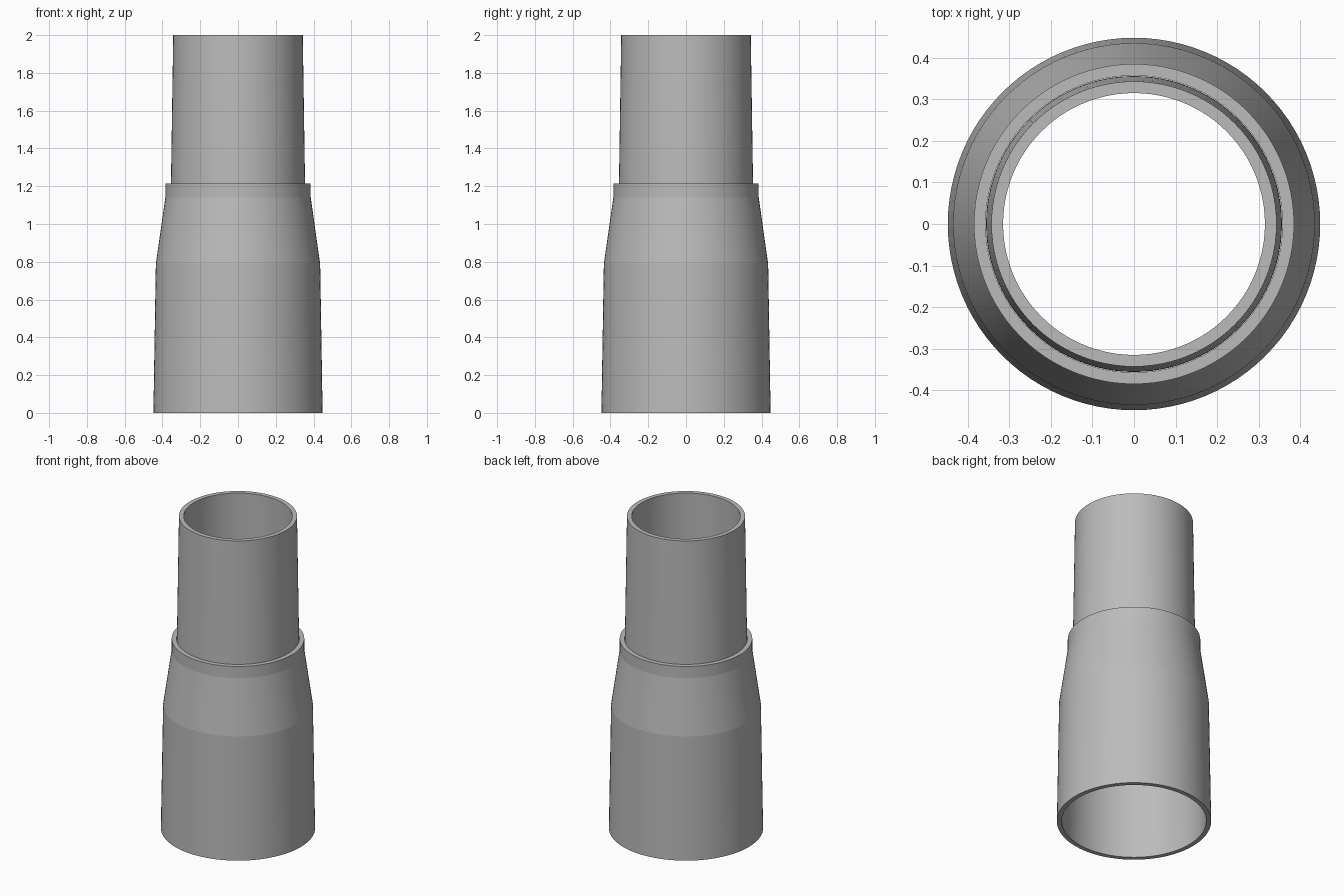
import bpy
import bmesh
from math import radians, cos, sin, tau

if "Cube" in bpy.data.objects:
    bpy.data.objects.remove(bpy.data.objects["Cube"], do_unlink=True)

SIDES = 96
WALL = 0.028

grey = bpy.data.materials.new("plain_grey")
grey.use_nodes = True
colour = (0.5, 0.5, 0.5, 1)
grey.diffuse_color = colour
grey.node_tree.nodes["Principled BSDF"].inputs["Base Color"].default_value = colour


def tube(name, outer):
    """Revolve an outer (radius, height) profile into a pipe of even wall."""
    profile = outer + [(r - WALL, z) for r, z in reversed(outer)]
    bm = bmesh.new()
    rings = [[bm.verts.new((r * cos(tau * i / SIDES), r * sin(tau * i / SIDES), z))
              for i in range(SIDES)] for r, z in profile]
    for a, b in zip(rings, rings[1:] + rings[:1]):
        for i in range(SIDES):
            j = (i + 1) % SIDES
            bm.faces.new((a[i], a[j], b[j], b[i]))
    bmesh.ops.recalc_face_normals(bm, faces=bm.faces)
    mesh = bpy.data.meshes.new(name)
    bm.to_mesh(mesh)
    bm.free()
    mesh.materials.append(grey)
    obj = bpy.data.objects.new(name, mesh)
    bpy.context.collection.objects.link(obj)
    bpy.ops.object.select_all(action="DESELECT")
    obj.select_set(True)
    bpy.context.view_layer.objects.active = obj
    bpy.ops.object.shade_smooth_by_angle(angle=radians(5))


# Wide sleeve: gentle taper, cone, then a short straight collar
tube("lower_sleeve", [(0.448, 0), (0.435, 0.79), (0.385, 1.14), (0.385, 1.215)])

# Narrow spigot seated inside the collar
tube("upper_spigot", [(0.356, 1.14), (0.355, 1.215), (0.343, 2)])
